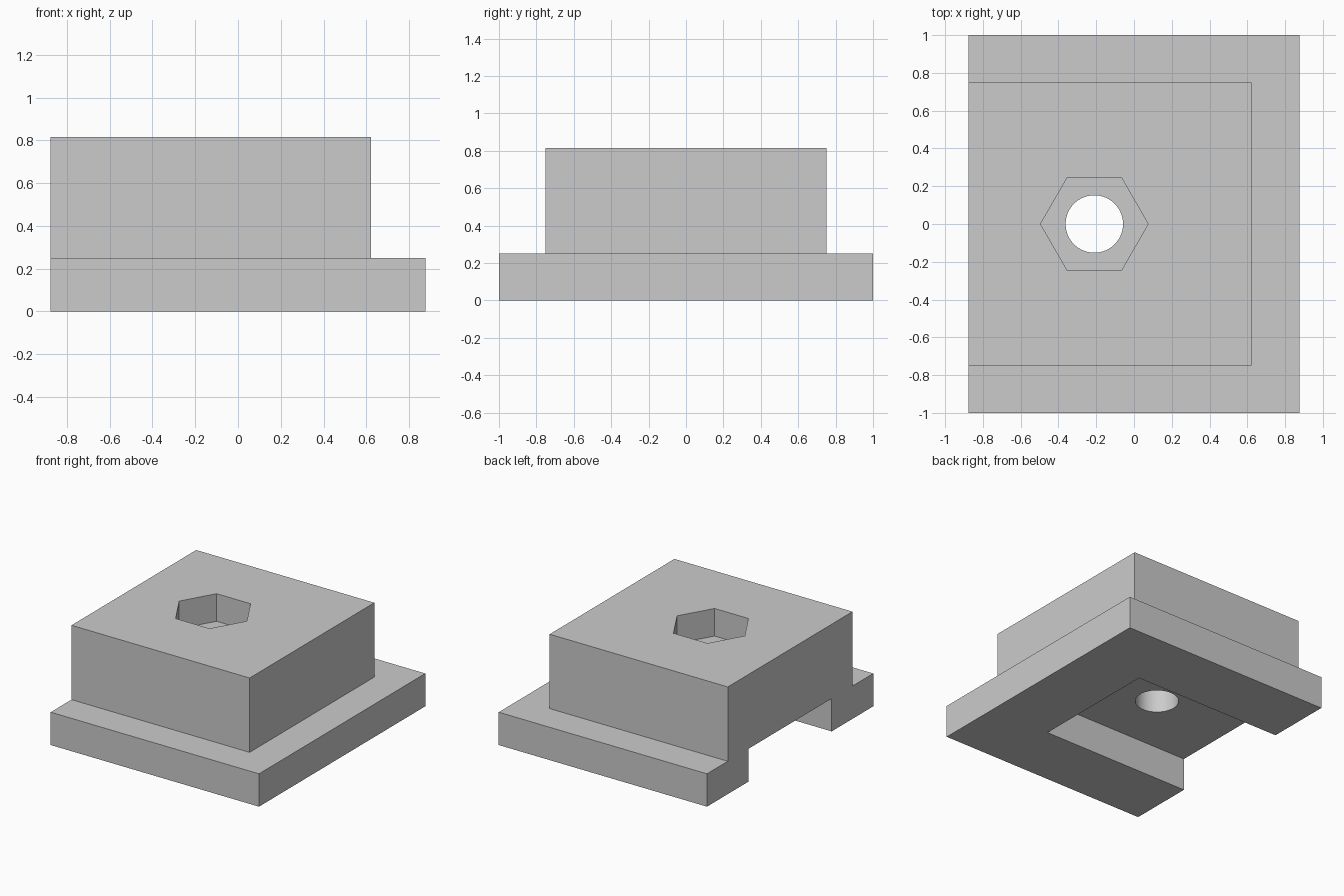
import bpy
import bmesh
import math
from mathutils import Matrix, Vector

cube = bpy.data.objects.get("Cube")
if cube:
    bpy.data.objects.remove(cube, do_unlink=True)

grey = bpy.data.materials.new("plain_grey")
grey.use_nodes = True
COLOUR = (0.6, 0.6, 0.6, 1)
grey.diffuse_color = COLOUR
grey.node_tree.nodes["Principled BSDF"].inputs["Base Color"].default_value = COLOUR


def finish(name, bm):
    mesh = bpy.data.meshes.new(name)
    bm.to_mesh(mesh)
    bm.free()
    mesh.materials.append(grey)
    obj = bpy.data.objects.new(name, mesh)
    bpy.context.collection.objects.link(obj)
    return obj


def box(name, low, high):
    low, high = Vector(low), Vector(high)
    bm = bmesh.new()
    place = Matrix.Translation((low + high) / 2) @ Matrix.Diagonal((high - low).to_4d())
    bmesh.ops.create_cube(bm, size=1, matrix=place)
    return finish(name, bm)


def prism(name, sides, radius, x, z_low, z_high):
    bm = bmesh.new()
    bmesh.ops.create_cone(bm, cap_ends=True, segments=sides, radius1=radius, radius2=radius,
                          depth=z_high - z_low,
                          matrix=Matrix.Translation((x, 0, (z_low + z_high) / 2))
                          @ Matrix.Rotation(math.pi / 2, 4, "Z"))
    return finish(name, bm)


def combine(target, tool, operation):
    mod = target.modifiers.new(operation.lower(), "BOOLEAN")
    mod.operation = operation
    mod.solver = "EXACT"
    mod.object = tool
    bpy.context.view_layer.objects.active = target
    bpy.ops.object.modifier_apply(modifier=mod.name)
    bpy.data.objects.remove(tool, do_unlink=True)


X_END = 0.877
PLATE_TOP, BLOCK_TOP = 0.25, 0.816
HOLE_X = -0.21

# Wide base plate with the raised block on top, flush at one end
body = box("stepped_block", (-X_END, -1, 0), (X_END, 1, PLATE_TOP))
block = box("raised_block", (-X_END, -0.75, 0.1), (0.623, 0.75, BLOCK_TOP))
combine(body, block, "UNION")

# Open slot under the block
slot = box("slot_cutter", (-1.2, -0.5, -0.2), (0.373, 0.5, PLATE_TOP))
combine(body, slot, "DIFFERENCE")

# Hexagonal nut pocket and the round bolt hole beneath it
pocket = prism("pocket_cutter", 6, 0.285, HOLE_X, BLOCK_TOP - 0.21, 1)
combine(body, pocket, "DIFFERENCE")
bore = prism("bore_cutter", 64, 0.152, HOLE_X, 0.1, 0.9)
combine(body, bore, "DIFFERENCE")

bpy.ops.object.select_all(action="DESELECT")
body.select_set(True)
bpy.context.view_layer.objects.active = body
bpy.ops.object.shade_smooth_by_angle(angle=math.radians(30))
